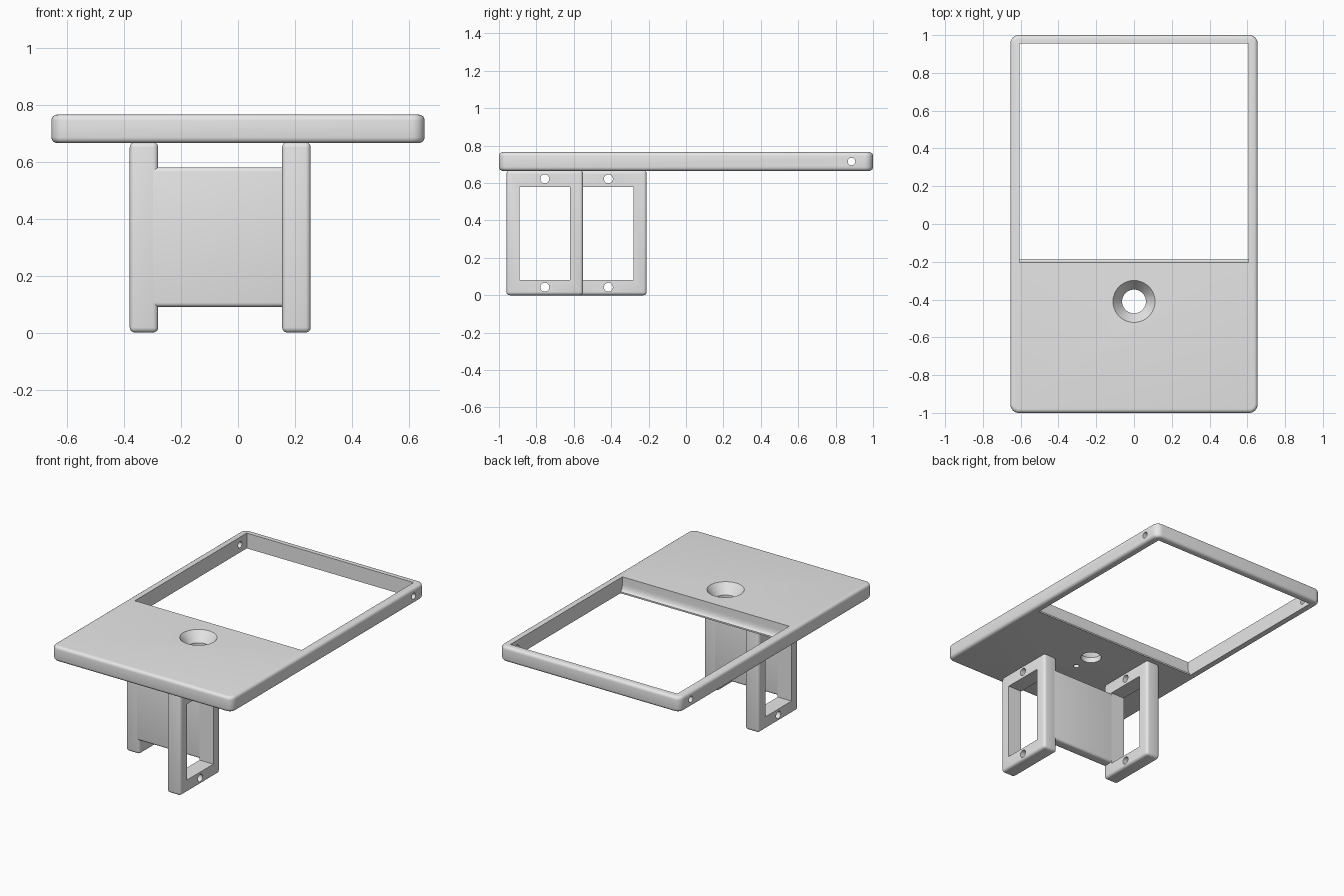
import bpy, bmesh
from math import sin, cos, pi, radians
from mathutils import Matrix, Vector

cube = bpy.data.objects.get("Cube")
if cube:
    bpy.data.objects.remove(cube, do_unlink=True)

grey = bpy.data.materials.new("light_grey")
grey.use_nodes = True
grey.diffuse_color = (0.8, 0.8, 0.8, 1)
grey.node_tree.nodes["Principled BSDF"].inputs["Base Color"].default_value = (0.8, 0.8, 0.8, 1)


def to_object(bm, name):
    bmesh.ops.recalc_face_normals(bm, faces=bm.faces)
    mesh = bpy.data.meshes.new(name)
    bm.to_mesh(mesh)
    bm.free()
    mesh.materials.append(grey)
    obj = bpy.data.objects.new(name, mesh)
    bpy.context.collection.objects.link(obj)
    return obj


def box(name, lo, hi, bevel=0.0, corner=0.0):
    """Box from two corners; corner rounds upright edges, bevel rounds the rest."""
    lo, hi = Vector(lo), Vector(hi)
    bm = bmesh.new()
    bmesh.ops.create_cube(bm, size=1)
    for v in bm.verts:
        v.co = (lo + hi) / 2 + v.co * (hi - lo)
    if corner:
        upright = [e for e in bm.edges if abs(e.verts[0].co.z - e.verts[1].co.z) > 1e-4]
        bmesh.ops.bevel(bm, geom=upright, offset=corner, segments=6, profile=0.5, affect='EDGES')
        edges = [e for e in bm.edges if abs(e.verts[0].co.z - e.verts[1].co.z) < 1e-4]
    else:
        edges = list(bm.edges)
    if bevel:
        bmesh.ops.bevel(bm, geom=edges, offset=bevel, segments=4, profile=0.5, affect='EDGES')
    return to_object(bm, name)


def cylinder(name, centre, radius, depth, axis='Z', top_radius=None):
    bm = bmesh.new()
    turn = Matrix.Rotation(pi / 2, 4, 'Y') if axis == 'X' else Matrix()
    bmesh.ops.create_cone(bm, cap_ends=True, segments=40, radius1=radius,
                          radius2=top_radius or radius, depth=depth,
                          matrix=Matrix.Translation(centre) @ turn)
    return to_object(bm, name)


def prism_x(name, profile, half):
    """Closed y-z profile swept along x."""
    bm = bmesh.new()
    face = bm.faces.new([bm.verts.new((-half, y, z)) for y, z in profile])
    new = bmesh.ops.extrude_face_region(bm, geom=[face])["geom"]
    bmesh.ops.translate(bm, vec=(2 * half, 0, 0),
                        verts=[v for v in new if isinstance(v, bmesh.types.BMVert)])
    return to_object(bm, name)


def cut(obj, cutters):
    for c in cutters:
        mod = obj.modifiers.new("cut", 'BOOLEAN')
        mod.operation, mod.solver, mod.object = 'DIFFERENCE', 'EXACT', c
    bpy.context.view_layer.update()
    graph = bpy.context.evaluated_depsgraph_get()
    mesh = bpy.data.meshes.new_from_object(obj.evaluated_get(graph))
    obj.modifiers.clear()
    obj.data = mesh
    for c in cutters:
        bpy.data.objects.remove(c, do_unlink=True)


def smooth(obj):
    bpy.ops.object.select_all(action='DESELECT')
    obj.select_set(True)
    bpy.context.view_layer.objects.active = obj
    bpy.ops.object.shade_smooth_by_angle(angle=radians(30))


# Top plate with open window, countersunk hole, blind pilot hole and rim holes
Z0, Z1 = 0.665, 0.765
plate = box("top_plate", (-0.655, -1, Z0), (0.655, 1, Z1), 0.02, 0.045)
fillet = [(-0.205 + 0.02 * (1 - cos(t)), 0.72 - 0.045 * sin(t))
          for t in (i * pi / 12 for i in range(7))]
window = prism_x("window_cutter",
                 [(-0.185, 0.6), (0.955, 0.6), (0.955, 0.85), (-0.205, 0.85)] + fillet, 0.605)
cut(plate, [
    window,
    cylinder("bore_cutter", (0, -0.41, 0.7), 0.063, 0.3),
    cylinder("countersink_cutter", (0, -0.41, 0.735), 0.063, 0.07, top_radius=0.115),
    cylinder("pilot_cutter", (0, -0.55, Z0), 0.018, 0.1),
    cylinder("rim_hole_cutter", (0, 0.885, 0.715), 0.02, 2, 'X'),
])
smooth(plate)


# Two staggered bracket frames with screw holes above and below their openings
def bracket(name, x0, y0):
    x1, y1 = x0 + 0.1, y0 + 0.41
    mid = (y0 + y1) / 2
    frame = box(name, (x0, y0, 0), (x1, y1, Z0 + 0.003), 0.018)
    cutters = [box("opening_cutter", (x0 - 0.1, y0 + 0.07, 0.082), (x1 + 0.1, y1 - 0.07, 0.58))]
    cutters += [cylinder("screw_cutter", (x0 + 0.05, mid, z), 0.024, 0.3, 'X') for z in (0.043, 0.622)]
    cut(frame, cutters)
    smooth(frame)


bracket("left_bracket", 0.155, -0.96)
bracket("right_bracket", -0.38, -0.62)

# Web joining the back bar of one bracket to the front bar of the other
smooth(box("bracket_web", (-0.362, -0.62, 0.09), (0.237, -0.55, 0.58), 0.015))
